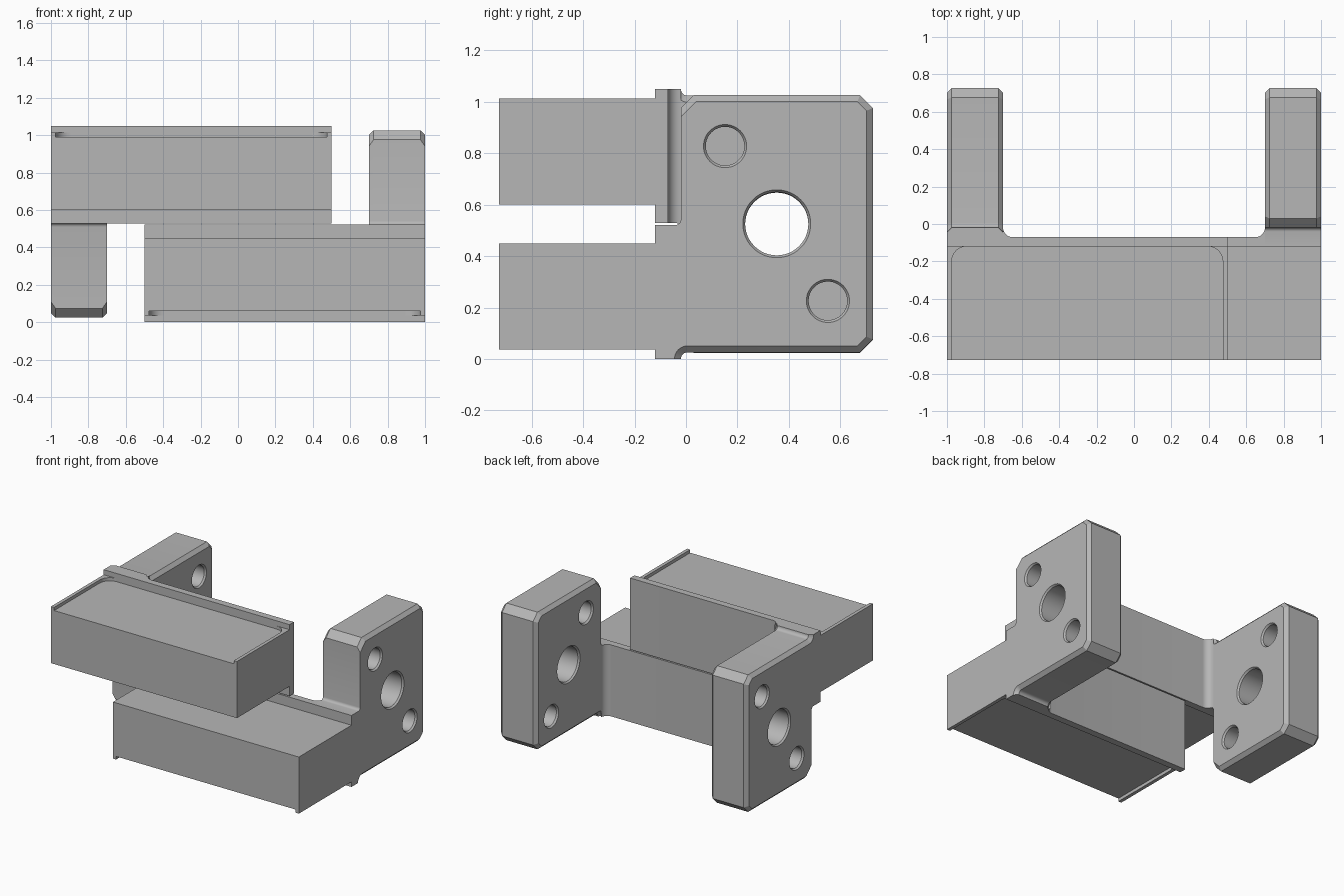
import bpy, bmesh, math

old = bpy.data.objects.get("Cube")
if old:
    bpy.data.objects.remove(old)

grey = bpy.data.materials.new("machined_grey")
grey.use_nodes = True
grey.diffuse_color = (0.47, 0.47, 0.47, 1)
grey.node_tree.nodes["Principled BSDF"].inputs["Base Color"].default_value = (0.47, 0.47, 0.47, 1)

FRONT, STEP, BACK = -0.727, -0.12, 0.727      # depth of block front, web front, plate back
WEB_TOP, TOTAL = 0.521, 1.05


def loft(name, sections):
    """Closed solid through equal-length rings of 3D points."""
    bm = bmesh.new()
    rings = [[bm.verts.new(p) for p in ring] for ring in sections]
    n = len(rings[0])
    for a, b in zip(rings, rings[1:]):
        for i in range(n):
            j = (i + 1) % n
            bm.faces.new((a[i], a[j], b[j], b[i]))
    bm.faces.new(rings[0])
    bm.faces.new(rings[-1])
    bmesh.ops.recalc_face_normals(bm, faces=bm.faces)
    mesh = bpy.data.meshes.new(name)
    bm.to_mesh(mesh)
    bm.free()
    mesh.materials.append(grey)
    ob = bpy.data.objects.new(name, mesh)
    bpy.context.collection.objects.link(ob)
    bpy.ops.object.select_all(action="DESELECT")
    ob.select_set(True)
    bpy.context.view_layer.objects.active = ob
    bpy.ops.object.shade_smooth_by_angle(angle=math.radians(30))
    return ob


def prism(name, outline, z0, z1):
    return loft(name, [[(x, y, z) for x, y in outline] for z in (z0, z1)])


def arc(cx, cy, r, start, end, steps=8):
    angles = [math.radians(start + (end - start) * i / steps) for i in range(steps + 1)]
    return [(cx + r * math.cos(a), cy + r * math.sin(a)) for a in angles]


def plate_ring(x, d):
    """Side outline of the plate and web end, with free edges inset by d."""
    f, lo, hi, c = -0.02, 0.026, 1.026, 0.05
    k = d * math.sqrt(2)
    outline = [(STEP, 0)]
    outline += arc(f + 0.026, 0, 0.026 + d, 180, 90, 6)
    outline += [(BACK - c - k + d, lo + d), (BACK - d, lo + c + k - d),
                (BACK - d, hi - c - k + d), (BACK - c - k + d, hi - d),
                (f + c + k - d, hi - d), (f, hi - c - k)]
    outline += arc(f - 0.02, WEB_TOP + 0.02, 0.02, 0, -90, 4)
    outline += [(STEP, WEB_TOP)]
    return [(x, y, z) for y, z in outline]


def hole_cutter(name, y, z, r):
    """Round cutter flared at both faces of the plate."""
    lip = 0.009
    stations = [(0.69, r + lip), (0.70, r + lip), (0.712, r),
                (0.988, r), (1.0, r + lip), (1.01, r + lip)]
    return loft(name, [[(x, a, b) for a, b in arc(y, z, rad, 0, 352.5, 47)]
                       for x, rad in stations])


def bracket(side, flipped):
    parts = []
    # Main block with a shallow recess between end rims
    parts.append(prism(side + "_block", [(-0.5, FRONT), (1, FRONT), (1, STEP), (-0.5, STEP)], 0.06, 0.45))
    rim = [(-0.5, FRONT), (-0.475, FRONT)] + arc(-0.395, STEP - 0.08, 0.08, 180, 90) + [(-0.5, STEP)]
    parts.append(prism(side + "_inner_rim", rim, 0.037, 0.06))
    parts.append(prism(side + "_outer_rim", [(0.5 - x, y) for x, y in rim], 0.037, 0.06))
    # Web wall with a fillet into the plate
    web = [(-0.5, STEP), (0.7, STEP)] + arc(0.65, -0.02, 0.05, 0, -90) + [(-0.5, -0.07)]
    parts.append(prism(side + "_web", web, 0, WEB_TOP))
    # Chamfered mounting plate
    plate = loft(side + "_plate", [plate_ring(0.7, 0.025), plate_ring(0.725, 0),
                                   plate_ring(0.975, 0), plate_ring(1, 0.025)])
    parts.append(plate)
    # Bore and two bolt holes
    for label, y, z, r in (("bore", 0.353, 0.526, 0.123),
                           ("upper_hole", 0.152, 0.828, 0.075),
                           ("lower_hole", 0.552, 0.226, 0.075)):
        cutter = hole_cutter(side + "_" + label + "_cutter", y, z, r)
        cutter.hide_render = True
        cutter.hide_set(True)
        cut = plate.modifiers.new(label, "BOOLEAN")
        cut.operation = "DIFFERENCE"
        cut.solver = "EXACT"
        cut.object = cutter
        parts.append(cutter)
    # The second bracket is the first turned half way round the depth axis
    if flipped:
        for ob in parts:
            ob.rotation_euler = (0, math.pi, 0)
            ob.location = (0, 0, TOTAL)


bracket("lower", False)
bracket("upper", True)
